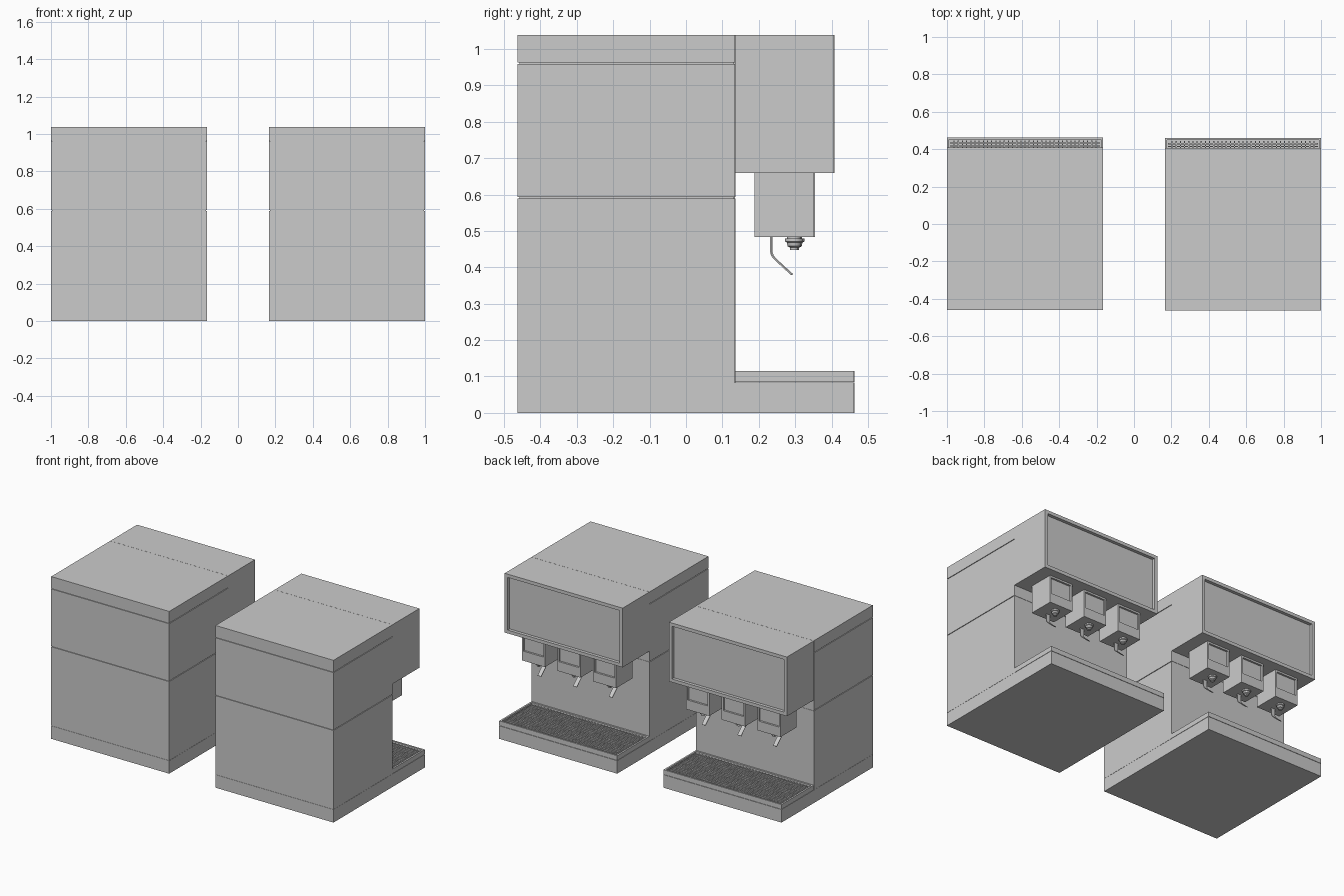
import bpy, bmesh, math
from mathutils import Vector

if "Cube" in bpy.data.objects:
    bpy.data.objects.remove(bpy.data.objects["Cube"])

W = 0.835          # width of one dispenser


def finish(name, bm):
    bmesh.ops.recalc_face_normals(bm, faces=bm.faces)
    me = bpy.data.meshes.new(name)
    bm.to_mesh(me)
    bm.free()
    ob = bpy.data.objects.new(name, me)
    bpy.context.collection.objects.link(ob)
    return ob


def box(name, x, y, z, recess=None):
    """Box from ranges; recess = (face direction, rim, depth, extra lower rim)."""
    bm = bmesh.new()
    bmesh.ops.create_cube(bm, size=1)
    for v in bm.verts:
        v.co = [r[0] + (c + 0.5) * (r[1] - r[0]) for c, r in zip(v.co, (x, y, z))]
    if recess:
        n, rim, depth, lift = recess
        n = Vector(n)
        bm.normal_update()
        f = max(bm.faces, key=lambda f: f.normal.dot(n))
        bmesh.ops.inset_individual(bm, faces=[f], thickness=rim)
        low = min(v.co.z for v in f.verts)
        for v in f.verts:
            if v.co.z < low + 1e-4:
                v.co.z += lift
        bmesh.ops.inset_individual(bm, faces=[f], thickness=0)
        for v in f.verts:
            v.co -= n * depth
    return finish(name, bm)


def lathe(name, profile, cx, cy, steps=24):
    bm = bmesh.new()
    vs = [bm.verts.new((cx + r, cy, z)) for r, z in profile]
    es = [bm.edges.new(p) for p in zip(vs, vs[1:])]
    bmesh.ops.spin(bm, geom=vs + es, cent=(cx, cy, 0), axis=(0, 0, 1),
                   angle=2 * math.pi, steps=steps, use_duplicate=False)
    bmesh.ops.remove_doubles(bm, verts=bm.verts, dist=1e-5)
    ob = finish(name, bm)
    bpy.context.view_layer.objects.active = ob
    ob.select_set(True)
    bpy.ops.object.shade_smooth_by_angle()
    ob.select_set(False)


def strip(name, path, cx, width, thick):
    """Bent flat lever following a y-z path."""
    bm = bmesh.new()
    rows = [[bm.verts.new((cx + s * width / 2, y, z)) for s in (-1, 1)] for y, z in path]
    for a, b in zip(rows, rows[1:]):
        bm.faces.new((a[0], a[1], b[1], b[0]))
    ob = finish(name, bm)
    m = ob.modifiers.new("thickness", 'SOLIDIFY')
    m.thickness, m.offset = thick, 0


def bars(name, x, y, z, count, step):
    ob = box(name, x, y, z)
    m = ob.modifiers.new("repeat", 'ARRAY')
    m.use_relative_offset, m.use_constant_offset = False, True
    m.constant_offset_displace = step
    m.count = count


def dispenser(tag, x0, dy):
    x1, xc = x0 + W, x0 + W / 2
    X = (x0, x1)
    Y = (-0.463 + dy, 0.133 + dy)
    # cabinet: plinth, two panels and lid around a slightly smaller core
    box("base_" + tag, X, (Y[0], 0.46 + dy), (0, 0.083))
    box("core_" + tag, (x0 + .005, x1 - .005), (Y[0] + .005, Y[1] - .002), (0.08, 1.03))
    box("lower_cabinet_" + tag, X, Y, (0.084, 0.589))
    box("upper_cabinet_" + tag, X, Y, (0.593, 0.959))
    box("lid_" + tag, X, Y, (0.963, 1.038))
    # overhanging head with recessed display
    box("head_" + tag, X, (0.134 + dy, 0.405 + dy), (0.659, 1.038), ((0, 1, 0), 0.03, 0.02, 0))
    # drip tray with grille
    box("drip_tray_" + tag, X, (0.134 + dy, 0.46 + dy), (0.085, 0.115), ((0, 0, 1), 0.016, 0.02, 0))
    ya, yb = 0.15 + dy, 0.444 + dy
    xa, xb = x0 + .016, x1 - .016
    n, k = 20, 36
    sy, sx = (yb - ya) / n, (xb - xa) / k
    bars("grille_long_bars_" + tag, (xa, xb), (ya + sy - .003, ya + sy + .003), (.102, .11), n - 1, (0, sy, 0))
    bars("grille_cross_bars_" + tag, (xa + sx - .003, xa + sx + .003), (ya, yb), (.101, .109), k - 1, (sx, 0, 0))
    # three dispensing valves
    for i in (-1, 0, 1):
        cx = xc + i * 0.252
        s = f"{tag}_{i + 2}"
        box("valve_" + s, (cx - .082, cx + .082), (.188 + dy, .351 + dy), (.483, .659),
            ((0, 1, 0), 0.016, 0.012, 0.05))
        lathe("nozzle_" + s, [(0, .484), (.019, .484), (.019, .479), (.025, .479), (.025, .471), (.02, .468),
                              (.018, .458), (.011, .454), (.011, .447), (0, .447)], cx, .297 + dy)
        strip("lever_" + s, [(.233 + dy, .485), (.233 + dy, .442), (.236 + dy, .432),
                             (.243 + dy, .423), (.29 + dy, .38)], cx, .026, .004)


dispenser("left", -1.0, 0.003)
dispenser("right", 1.0 - W, 0.0)
